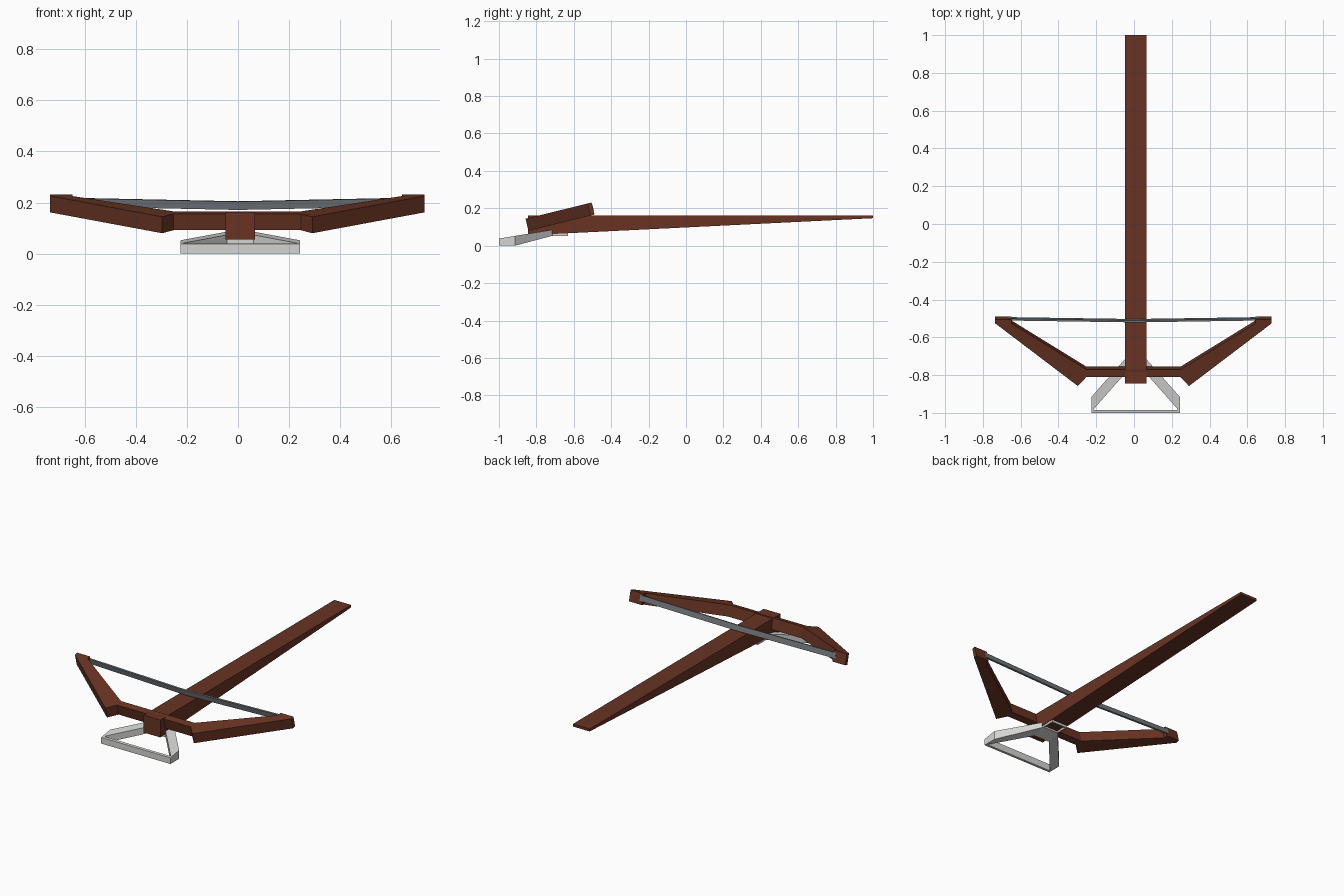
import bpy, bmesh, math
from mathutils import Vector

if "Cube" in bpy.data.objects:
    bpy.data.objects.remove(bpy.data.objects["Cube"])


def material(name, rgb):
    m = bpy.data.materials.new(name)
    m.diffuse_color = (*rgb, 1)
    m.use_nodes = True
    m.node_tree.nodes["Principled BSDF"].inputs["Base Color"].default_value = m.diffuse_color
    return m


WOOD = material("dark_brown_wood", (0.140, 0.034, 0.017))
STEEL = material("light_grey_metal", (0.66, 0.66, 0.65))
CORD = material("grey_cord", (0.175, 0.190, 0.205))


def finish(name, bm, mat):
    bmesh.ops.remove_doubles(bm, verts=bm.verts, dist=1e-5)
    bmesh.ops.recalc_face_normals(bm, faces=bm.faces)
    me = bpy.data.meshes.new(name)
    bm.to_mesh(me)
    bm.free()
    me.materials.append(mat)
    ob = bpy.data.objects.new(name, me)
    bpy.context.collection.objects.link(ob)
    return ob


def loft(name, rings, mat, caps=True):
    """Skin matching rings of points; without caps the last ring joins the first."""
    bm = bmesh.new()
    vs = [[bm.verts.new(p) for p in r] for r in rings]
    n = len(rings[0])
    pairs = list(zip(vs, vs[1:])) + ([] if caps else [(vs[-1], vs[0])])
    for a, b in pairs:
        for i in range(n):
            j = (i + 1) % n
            bm.faces.new((a[i], a[j], b[j], b[i]))
    if caps:
        bm.faces.new(vs[0])
        bm.faces.new(vs[-1])
    return finish(name, bm, mat)


def rect(x0, x1, y, z0, z1):
    return [(x0, y, z0), (x1, y, z0), (x1, y, z1), (x0, y, z1)]


# Stock: long tiller, tapering in depth toward the back
loft("stock", [rect(-0.048, 0.066, -0.845, 0.056, 0.162),
               rect(-0.048, 0.066, 1.0, 0.147, 0.162)], WOOD)

# Bow: half outline mirrored, lying in a plane tilted up toward the back
TILT = math.radians(13.8)
half = [(0.249, -0.810), (0.294, -0.858), (0.732, -0.526), (0.732, -0.505),
        (0.645, -0.505), (0.645, -0.527), (0.249, -0.771)]
outline = half + [(-x, y) for x, y in reversed(half)]
top = [Vector((x - 0.003, y, 0.144 + (y + 0.858) * math.tan(TILT))) for x, y in outline]
down = Vector((0, math.sin(TILT), -math.cos(TILT))) * 0.066
loft("bow", [top, [p + down for p in top]], WOOD)

# Bowstring: flat band dipping slightly at the middle
rings = []
for x, y, z in ((-0.665, -0.506, 0.219), (0, -0.516, 0.205), (0.660, -0.506, 0.219)):
    rings.append([(x, y - 0.005, z - 0.002), (x, y + 0.005, z),
                  (x, y + 0.013, z - 0.032), (x, y + 0.003, z - 0.034)])
loft("bowstring", rings, CORD)

# Stirrup: foot frame that rises back to the stock
def stirrup_ring(x, y):
    low = 0.0 if y < -0.915 else (y + 0.915) / 0.205 * 0.054
    return (x + 0.0085, y, low), (x + 0.0085, y, 0.038 + (y + 1.0) / 0.29 * 0.048)


outer = [(-0.234, -1.0), (-0.234, -0.915), (-0.052, -0.71),
         (0.052, -0.71), (0.234, -0.915), (0.234, -1.0)]
inner = [(-0.222, -0.985), (-0.222, -0.98), (-0.052, -0.787),
         (0.052, -0.787), (0.222, -0.98), (0.222, -0.985)]
rings = []
for o, i in zip(outer, inner):
    ob, ot = stirrup_ring(*o)
    ib, it = stirrup_ring(*i)
    rings.append([ob, ot, it, ib])
loft("stirrup", rings, STEEL, caps=False)

# Clip: thin rectangular rim under the stock behind the stirrup
rings = []
for sx, sy in ((-1, -1), (-1, 1), (1, 1), (1, -1)):
    ox, oy = 0.009 + sx * 0.054, -0.672 + sy * 0.042
    ix, iy = ox - sx * 0.008, oy - sy * 0.008
    rings.append([(ox, oy, 0.053), (ox, oy, 0.072), (ix, iy, 0.072), (ix, iy, 0.053)])
loft("clip", rings, STEEL, caps=False)
